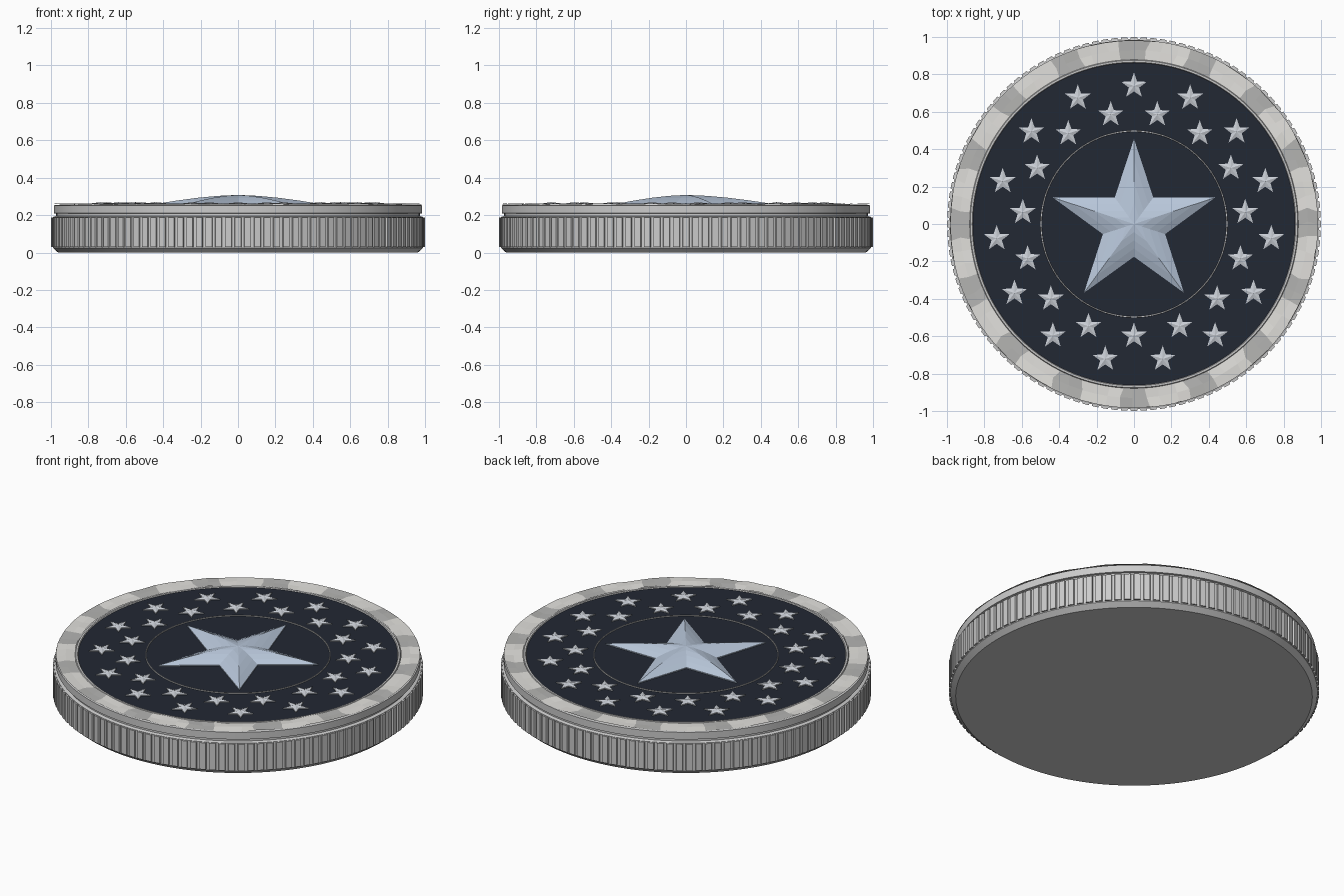
import bpy, bmesh, random
from math import sin, cos, pi, tau

if "Cube" in bpy.data.objects:
    bpy.data.objects.remove(bpy.data.objects["Cube"])

random.seed(4)
TOP = 0.255


def material(name, rgb):
    m = bpy.data.materials.new(name)
    m.diffuse_color = (*rgb, 1)
    m.use_nodes = True
    m.node_tree.nodes["Principled BSDF"].inputs["Base Color"].default_value = m.diffuse_color
    return m


navy = material("navy", (0.016, 0.021, 0.033))
blue_steel = material("blue_steel", (0.48, 0.57, 0.70))
silver = material("silver", (0.60, 0.63, 0.68))
pearl = material("pearl", (0.76, 0.75, 0.72))
pearl_dark = material("pearl_dark", (0.46, 0.46, 0.45))


def make(name, verts, faces, mats=(), smooth=False):
    me = bpy.data.meshes.new(name)
    me.from_pydata(verts, [], faces)
    bm = bmesh.new()
    bm.from_mesh(me)
    bmesh.ops.recalc_face_normals(bm, faces=bm.faces)
    bm.to_mesh(me)
    bm.free()
    ob = bpy.data.objects.new(name, me)
    bpy.context.collection.objects.link(ob)
    for m in mats:
        me.materials.append(m)
    if smooth:
        bpy.ops.object.select_all(action='DESELECT')
        ob.select_set(True)
        bpy.context.view_layer.objects.active = ob
        bpy.ops.object.shade_smooth_by_angle()
    return ob


def lathe(name, profile, closed=False, mats=(), n=120):
    """Revolve (radius, z) points; open profiles get flat end caps."""
    k = len(profile)
    verts = [(r * cos(tau * i / n), r * sin(tau * i / n), z)
             for r, z in profile for i in range(n)]
    faces = [(j * n + i, j * n + (i + 1) % n,
              (j + 1) % k * n + (i + 1) % n, (j + 1) % k * n + i)
             for j in range(k if closed else k - 1) for i in range(n)]
    if not closed:
        faces += [tuple(range(n)), tuple(range((k - 1) * n, k * n))]
    return make(name, verts, faces, mats, smooth=True)


def star_geometry(cx, cy, outer, inner, base, height, power, rings):
    """Raised five-point star with ridges rising to a central peak."""
    verts, faces = [], []
    levels = [(1, base - 0.004)] + [
        (1 - i / rings, base + 0.006 + height * (1 - (1 - i / rings) ** power))
        for i in range(rings)]
    for t, z in levels:
        for i in range(10):
            r = (inner if i % 2 else outer) * t
            a = pi / 2 + pi * i / 5
            verts.append((cx + r * cos(a), cy + r * sin(a), z))
    for j in range(len(levels) - 1):
        for i in range(10):
            k = (i + 1) % 10
            faces.append((j * 10 + i, j * 10 + k, j * 10 + 10 + k, j * 10 + 10 + i))
    last = len(verts) - 10
    verts.append((cx, cy, base + 0.006 + height))
    faces += [(last + i, last + (i + 1) % 10, last + 10) for i in range(10)]
    return verts, faces


# Coin body: chamfered foot, straight wall, shoulder, groove and upper rim
lathe("coin_body", [(0.962, 0), (0.99, 0.025), (0.99, 0.19), (0.972, 0.195),
                    (0.972, 0.208), (0.984, 0.21), (0.984, 0.252),
                    (0.975, 0.254), (0.875, 0.254), (0.87, 0.25)])

# Reeded edge: small pads around the wall
verts, faces = [], []
N = 120
for i in range(N):
    b = len(verts)
    for z in (0.03, 0.188):
        for r, da in ((0.983, -0.4), (0.999, -0.32), (0.999, 0.32), (0.983, 0.4)):
            a = tau * (i + da) / N
            verts.append((r * cos(a), r * sin(a), z))
    faces += [(b, b + 1, b + 2, b + 3), (b + 4, b + 5, b + 6, b + 7)]
    faces += [(b + j, b + (j + 1) % 4, b + 4 + (j + 1) % 4, b + 4 + j) for j in range(4)]
make("reeded_edge", verts, faces)

# Pearl inlay on the rim: slightly uneven flat facets with darker patches
verts, faces = [], []
N, radii = 80, (0.88, 0.93, 0.982)
for j, r in enumerate(radii):
    for i in range(N):
        a = tau * (i + random.uniform(-0.2, 0.2)) / N
        verts.append((r * cos(a), r * sin(a), TOP + random.uniform(0.001, 0.007)))
faces = [(j * N + i, j * N + (i + 1) % N, (j + 1) * N + (i + 1) % N, (j + 1) * N + i)
         for j in range(2) for i in range(N)]
inlay = make("rim_inlay", verts, faces, (pearl, pearl_dark))
for p in inlay.data.polygons:
    p.material_index = int(p.index % N % 5 in (4, 0))

# Dark face plate and its two thin metal rings
lathe("face_plate", [(0.866, 0.25), (0.866, TOP)], mats=(navy,))
for name, r, w in (("outer_bead", 0.87, 0.010), ("inner_ring", 0.497, 0.004)):
    lathe(name, [(r - w, TOP - 0.003), (r - w / 2, TOP + 0.005),
                 (r + w / 2, TOP + 0.005), (r + w, TOP - 0.003)], closed=True)

# Large central star
make("central_star", *star_geometry(0, 0, 0.455, 0.175, TOP, 0.047, 1.6, 4),
     (blue_steel,))

# Two staggered circles of fifteen small upright stars
verts, faces = [], []
for radius, shift in ((0.738, 0), (0.598, 0.5)):
    for i in range(15):
        a = pi / 2 + tau * (i + shift) / 15
        v, f = star_geometry(radius * cos(a), radius * sin(a), 0.072, 0.029,
                             TOP, 0.008, 1, 1)
        faces += [tuple(q + len(verts) for q in face) for face in f]
        verts += v
make("small_stars", verts, faces, (silver,))
